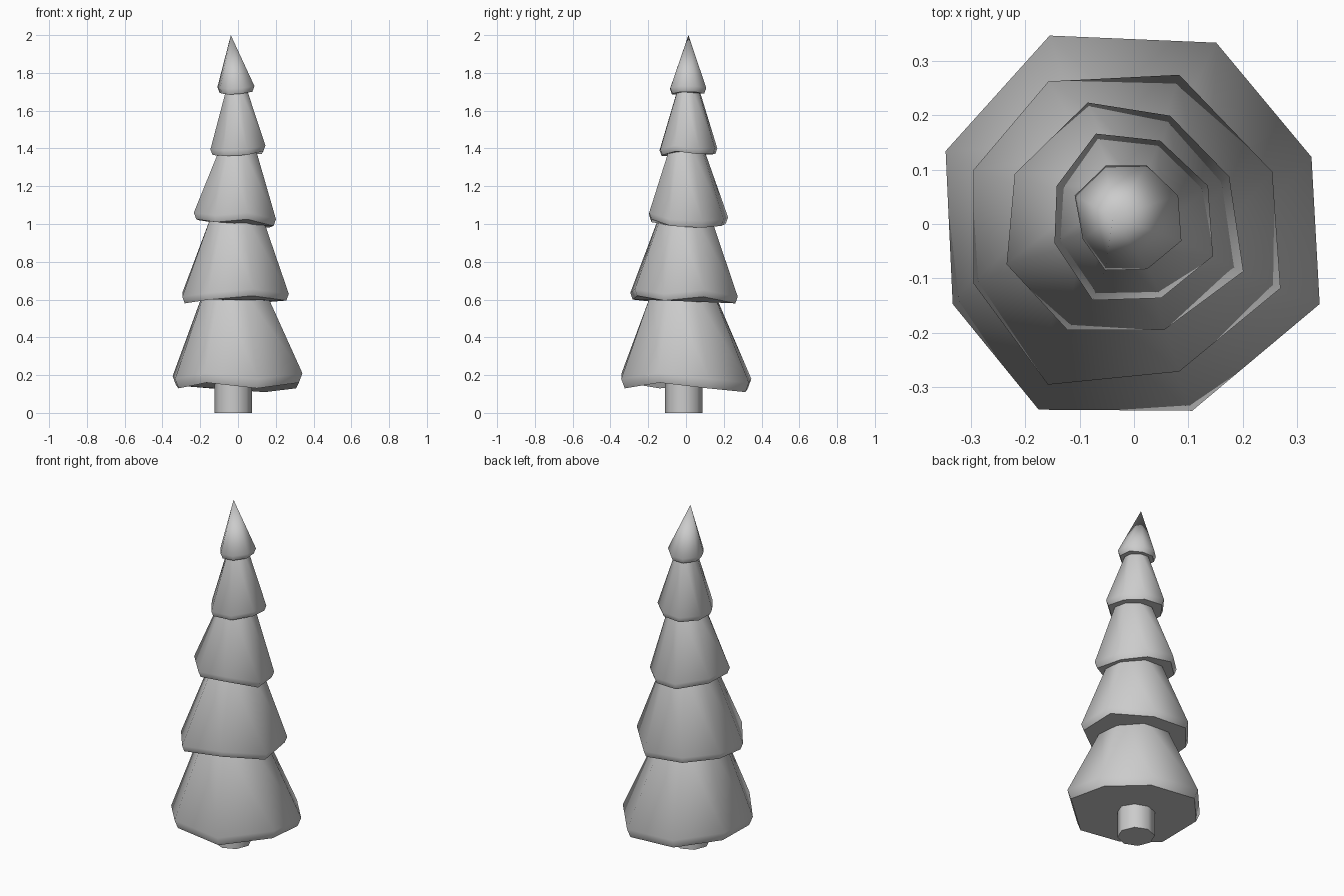
import bpy, bmesh
from mathutils import Vector

if "Cube" in bpy.data.objects:
    bpy.data.objects.remove(bpy.data.objects["Cube"])


def finish(name, bm):
    bmesh.ops.recalc_face_normals(bm, faces=bm.faces[:])
    me = bpy.data.meshes.new(name)
    bm.to_mesh(me)
    bm.free()
    ob = bpy.data.objects.new(name, me)
    bpy.context.collection.objects.link(ob)
    bpy.ops.object.select_all(action='DESELECT')
    ob.select_set(True)
    bpy.context.view_layer.objects.active = ob
    bpy.ops.object.shade_smooth_by_angle(angle=1.1)


def bridge(bm, a, b):
    n = len(a)
    for i in range(n):
        bm.faces.new((a[i], a[(i + 1) % n], b[(i + 1) % n], b[i]))


def tier(name, rim, lip, top, scale):
    """Uneven octagonal skirt: turned-in lip, flared rim, narrower top (or a tip when scale is 0)."""
    bm = bmesh.new()
    pts = [Vector(p) for p in rim]
    mid = sum(pts, Vector()) / len(pts)
    tip = Vector(top)
    low, wide, high = [], [], []
    for p in pts:
        out = p - mid
        out.z = 0
        low.append(bm.verts.new(p - out.normalized() * lip * 0.4))
        wide.append(bm.verts.new(p + Vector((0, 0, lip))))
        if scale:
            high.append(bm.verts.new(tip + out * scale))
    bridge(bm, low, wide)
    bm.faces.new(low)
    if scale:
        bridge(bm, wide, high)
        bm.faces.new(high)
    else:
        apex = bm.verts.new(tip)
        for i in range(len(wide)):
            bm.faces.new((wide[i], wide[(i + 1) % len(wide)], apex))
    finish(name, bm)


# Branch tiers, bottom to top
tier("branches_bottom", [
    (-.155, .346, .13), (.151, .333, .11), (.326, .123, .13), (.341, -.147, .16),
    (.107, -.343, .13), (-.175, -.341, .16), (-.333, -.147, .13), (-.346, .134, .145)],
    .05, (-.022, -.02, .64), .48)
tier("branches_low", [
    (-.157, .262, .60), (.083, .274, .58), (.254, .096, .615), (.269, -.118, .595),
    (.083, -.271, .62), (-.158, -.295, .60), (-.295, -.109, .58), (-.295, .099, .60)],
    .035, (-.014, -.005, 1.04), .48)
tier("branches_middle", [
    (-.085, .223, 1.00), (.066, .199, .99), (.175, .087, .98), (.201, -.087, .99),
    (.055, -.195, 1.025), (-.122, -.195, 1.01), (-.234, -.074, 1.025), (-.219, .092, 1.02)],
    .035, (-.004, 0, 1.39), .45)
tier("branches_high", [
    (-.07, .166, 1.37), (.048, .153, 1.37), (.136, .07, 1.37), (.145, -.059, 1.385),
    (.05, -.136, 1.365), (-.076, -.14, 1.36), (-.146, -.035, 1.365), (-.142, .07, 1.365)],
    .03, (-.01, .012, 1.71), .38)
tier("branches_tip", [
    (-.052, .107, 1.69), (.024, .107, 1.69), (.081, .052, 1.70), (.087, -.031, 1.70),
    (.024, -.083, 1.69), (-.053, -.085, 1.685), (-.094, -.028, 1.69), (-.109, .052, 1.695)],
    .03, (-.038, .013, 2.0), 0)

# Octagonal trunk
bpy.ops.mesh.primitive_cylinder_add(vertices=8, radius=.1, depth=.3,
                                    location=(-.025, -.012, .15))
trunk = bpy.context.object
trunk.name = "trunk"
bpy.ops.object.shade_smooth_by_angle(angle=1.1)
